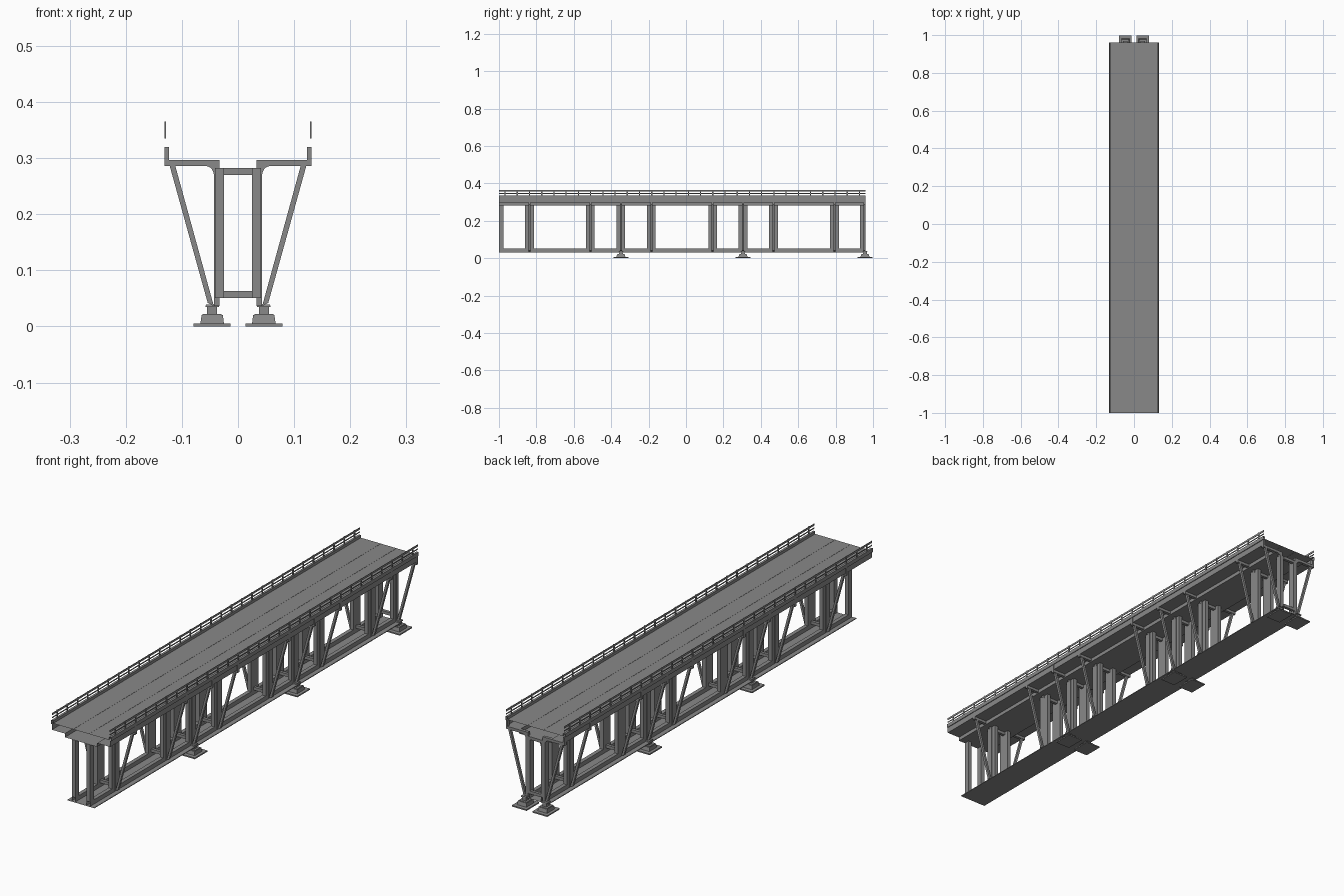
import bpy, bmesh, math

if "Cube" in bpy.data.objects:
    bpy.data.objects.remove(bpy.data.objects["Cube"])

Y0, Y1 = -1.0, 0.96
SUPPORTS = [-0.348, 0.305, 0.957]
RIBS = [-0.837, -0.511, -0.348, -0.185, 0.142, 0.305, 0.468, 0.794, 0.954]

STEEL = bpy.data.materials.new("dark_grey")
STEEL.diffuse_color = (0.25, 0.25, 0.25, 1)
STEEL.use_nodes = True
STEEL.node_tree.nodes["Principled BSDF"].inputs["Base Color"].default_value = STEEL.diffuse_color


def finish(name, bm):
    bmesh.ops.recalc_face_normals(bm, faces=bm.faces)
    me = bpy.data.meshes.new(name)
    bm.to_mesh(me)
    bm.free()
    me.materials.append(STEEL)
    ob = bpy.data.objects.new(name, me)
    bpy.context.collection.objects.link(ob)
    return ob


def mirror_x(ob):
    ob.modifiers.new("mirror", 'MIRROR').use_axis[0] = True
    return ob


def extrude(bm, pts, ya, yb, caps=True):
    """Closed x/z profile swept along y."""
    a = [bm.verts.new((x, ya, z)) for x, z in pts]
    b = [bm.verts.new((x, yb, z)) for x, z in pts]
    n = len(pts)
    for i in range(n):
        j = (i + 1) % n
        bm.faces.new((a[i], a[j], b[j], b[i]))
    if caps:
        bm.faces.new(a)
        bm.faces.new(b[::-1])


def box(bm, x0, x1, y0, y1, z0, z1, caps=True):
    extrude(bm, [(x0, z0), (x1, z0), (x1, z1), (x0, z1)], y0, y1, caps)


def frustum(bm, cx, cy, z0, z1, bot, top):
    """Tapered block; bot and top are half sizes in x and y."""
    rings = [[bm.verts.new((cx + sx * h[0], cy + sy * h[1], z))
              for sx, sy in ((-1, -1), (1, -1), (1, 1), (-1, 1))]
             for h, z in ((bot, z0), (top, z1))]
    for i in range(4):
        j = (i + 1) % 4
        bm.faces.new((rings[0][i], rings[0][j], rings[1][j], rings[1][i]))
    bm.faces.new(rings[0][::-1])
    bm.faces.new(rings[1])


# Deck shell: roadway, kerbs, fascia and lower trough, open at both ends
half = [(0.072, 0.282), (0.072, 0.297), (0.130, 0.297), (0.130, 0.320), (0.133, 0.320),
        (0.133, 0.335), (0.124, 0.335), (0.124, 0.324)]
bm = bmesh.new()
extrude(bm, half + [(-x, z) for x, z in reversed(half)], Y0, Y1, caps=False)
finish("deck", bm)

# Thin seams running along the roadway
bm = bmesh.new()
box(bm, 0.0345, 0.0355, Y0, Y1, 0.323, 0.3246, caps=False)
mirror_x(finish("deck_seams", bm))

# Bottom flange plate, and the web strip standing on it
bm = bmesh.new()
box(bm, -0.06, 0.06, Y0, Y1, 0.031, 0.034, caps=False)
finish("bottom_flange", bm)
bm = bmesh.new()
box(bm, 0.025, 0.041, Y0, Y1, 0.034, 0.051, caps=False)
mirror_x(finish("web_bottom_strips", bm))

# Web posts between the windows
bm = bmesh.new()
for y in [Y0] + RIBS:
    box(bm, 0.025, 0.041, max(Y0, y - 0.023), min(Y1 - 0.002, y + 0.023), 0.051, 0.282)
mirror_x(finish("web_posts", bm))

# Transverse brackets: post, rounded corner, arm and upturned tip
r = 0.016
fillet = [(0.043 + r - r * math.cos(t), 0.286 - r + r * math.sin(t))
          for t in [math.pi / 2 * k / 5 for k in range(6)]]
bracket = ([(0.033, 0.036), (0.043, 0.036)] + fillet +
           [(0.131, 0.286), (0.131, 0.320), (0.123, 0.320), (0.123, 0.297), (0.033, 0.297)])
bm = bmesh.new()
for y in RIBS:
    extrude(bm, bracket, y - 0.006, y + 0.006)
mirror_x(finish("brackets", bm))

# Diagonal struts
bm = bmesh.new()
for y in RIBS:
    extrude(bm, [(0.043, 0.036), (0.054, 0.042), (0.122, 0.287), (0.112, 0.287)],
            y - 0.005, y + 0.005)
mirror_x(finish("diagonal_struts", bm))

# Cross members closing the inner ring frames
bm = bmesh.new()
for y in RIBS:
    for z in (0.051, 0.270):
        box(bm, -0.025, 0.025, y - 0.006, y + 0.006, z, z + 0.012)
finish("inner_cross_members", bm)

# Bearings under each support
bm = bmesh.new()
for y in SUPPORTS:
    yc = min(y, 0.960)
    frustum(bm, 0.046, yc, 0, 0.005, (0.033, 0.040), (0.033, 0.040))
    frustum(bm, 0.046, yc, 0.005, 0.020, (0.021, 0.024), (0.019, 0.021))
    frustum(bm, 0.046, yc, 0.020, 0.022, (0.017, 0.019), (0.017, 0.019))
    frustum(bm, 0.046, yc, 0.022, 0.035, (0.009, 0.010), (0.009, 0.010))
    frustum(bm, 0.046, yc, 0.035, 0.039, (0.012, 0.013), (0.011, 0.012))
mirror_x(finish("bearings", bm))

# Guard rail: two slim beams on regular posts
bm = bmesh.new()
for z0, z1 in ((0.344, 0.348), (0.356, 0.364)):
    box(bm, 0.128, 0.130, Y0, Y1, z0, z1, caps=False)
mirror_x(finish("guard_rails", bm))

bm = bmesh.new()
n = 30
for i in range(n):
    y = Y0 + (i + 0.5) * (Y1 - Y0) / n
    box(bm, 0.128, 0.131, y - 0.003, y + 0.003, 0.335, 0.365)
mirror_x(finish("guard_rail_posts", bm))
